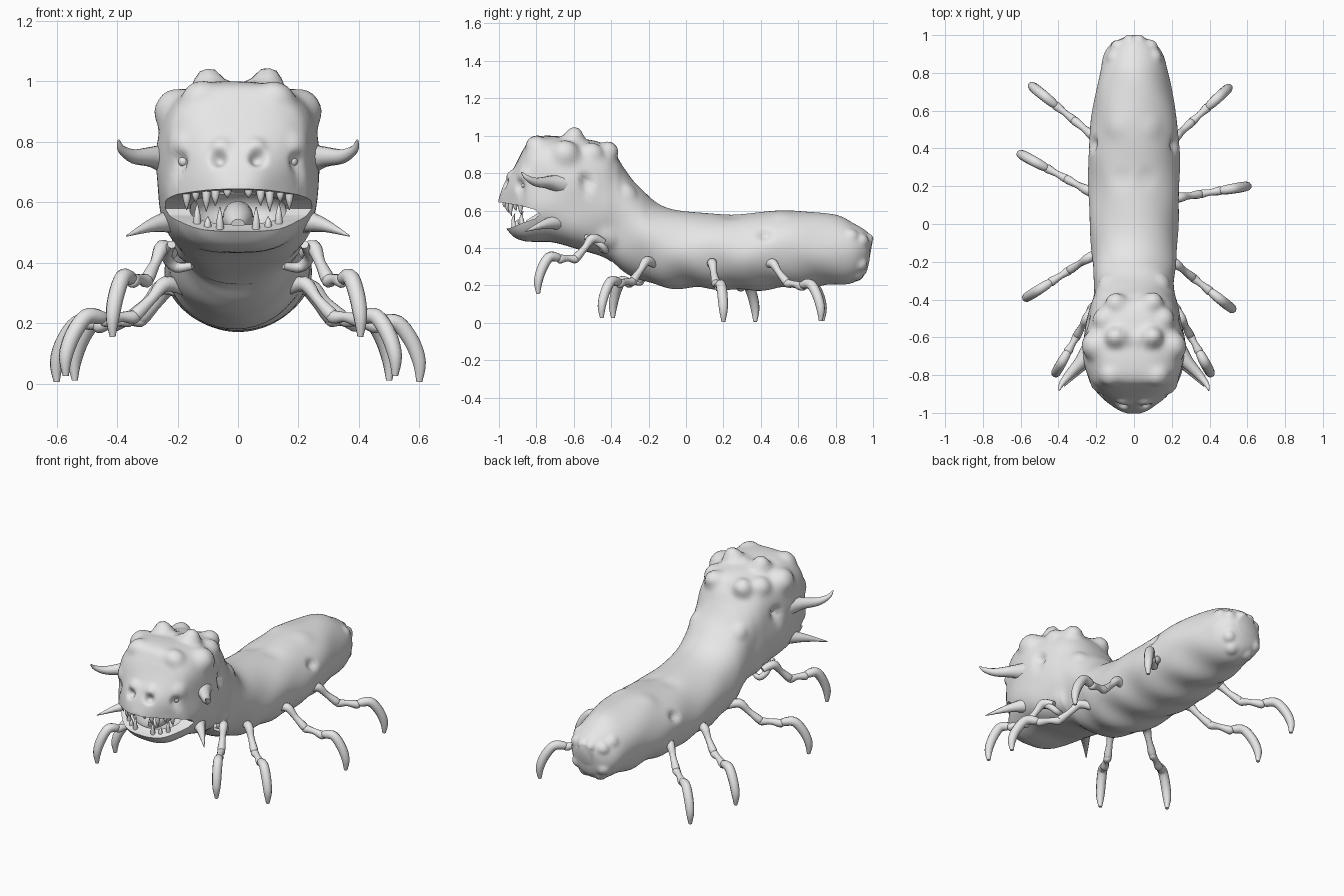
import bpy, bmesh, math
from mathutils import Vector

if "Cube" in bpy.data.objects:
    bpy.data.objects.remove(bpy.data.objects["Cube"])

skin = bpy.data.materials.new("grey_skin")
skin.use_nodes = True
skin.diffuse_color = (0.8, 0.8, 0.8, 1)
skin.node_tree.nodes["Principled BSDF"].inputs["Base Color"].default_value = (0.8, 0.8, 0.8, 1)


def finish(name, bm, angle=50):
    bmesh.ops.recalc_face_normals(bm, faces=bm.faces)
    me = bpy.data.meshes.new(name)
    bm.to_mesh(me)
    bm.free()
    me.materials.append(skin)
    ob = bpy.data.objects.new(name, me)
    bpy.context.collection.objects.link(ob)
    smooth(ob, angle)
    return ob


def smooth(ob, angle):
    bpy.ops.object.select_all(action='DESELECT')
    ob.select_set(True)
    bpy.context.view_layer.objects.active = ob
    bpy.ops.object.shade_smooth_by_angle(angle=math.radians(angle))


def spline(keys, steps):
    """Smooth curve through rows of numbers (Catmull-Rom)."""
    keys = [Vector(k) for k in keys]
    rows = []
    for i in range(len(keys) - 1):
        a, b, c, d = keys[max(i - 1, 0)], keys[i], keys[i + 1], keys[min(i + 2, len(keys) - 1)]
        for s in range(steps):
            t = s / steps
            rows.append(b + (c - a) * (t / 2) + (a * 2 - b * 5 + c * 4 - d) * (t * t / 2)
                        + (b * 3 - a - c * 3 + d) * (t ** 3 / 2))
    return rows + [keys[-1]]


def loft(bm, rings):
    loops = [[bm.verts.new(p) for p in ring] for ring in rings]
    n = len(loops[0])
    for a, b in zip(loops, loops[1:]):
        for i in range(n):
            bm.faces.new((a[i], a[(i + 1) % n], b[(i + 1) % n], b[i]))
    bm.faces.new(loops[0][::-1])
    bm.faces.new(loops[-1])


def tube(bm, points, steps=4, sides=10):
    """Tapered tube without twist; each point is x, y, z, radius."""
    rows = spline(points, steps)
    rings = []
    before = out = None
    for i, r in enumerate(rows):
        along = rows[min(i + 1, len(rows) - 1)].xyz - rows[max(i - 1, 0)].xyz
        out = before.rotation_difference(along) @ out if before else along.orthogonal().normalized()
        before = along
        across = along.normalized().cross(out)
        rings.append([r.xyz + (out * math.cos(a) + across * math.sin(a)) * max(r.w, 0.002)
                      for a in (math.tau * k / sides for k in range(sides))])
    loft(bm, rings)


# Body and head: y, bottom, top, half width
sections = [
    (0.985, 0.33, 0.45, 0.06), (0.96, 0.26, 0.49, 0.11), (0.9, 0.22, 0.53, 0.155),
    (0.8, 0.2, 0.575, 0.18), (0.6, 0.19, 0.6, 0.22), (0.4, 0.175, 0.59, 0.24),
    (0.2, 0.18, 0.58, 0.24), (0, 0.185, 0.595, 0.235), (-0.15, 0.2, 0.64, 0.225),
    (-0.25, 0.23, 0.73, 0.215), (-0.33, 0.275, 0.825, 0.21), (-0.38, 0.31, 0.9, 0.215),
    (-0.45, 0.35, 0.96, 0.235), (-0.6, 0.4, 0.99, 0.265), (-0.72, 0.43, 1.0, 0.265),
    (-0.82, 0.435, 0.985, 0.24), (-0.87, 0.44, 0.93, 0.21), (-0.92, 0.46, 0.83, 0.165),
    (-0.96, 0.5, 0.77, 0.115), (-0.985, 0.54, 0.72, 0.075), (-1, 0.58, 0.66, 0.035)]
rings = []
for y, low, high, half in spline([Vector(s) for s in sections], 9):
    # Round body, blending into a boxier head
    power = 2 / (1.95 + 0.95 * min(1, max(0, (-0.2 - y) / 0.4)))
    ring = []
    for k in range(84):
        a = math.tau * k / 84
        c, s = math.cos(a), math.sin(a)
        ring.append((math.copysign(abs(c) ** power, c) * half, y,
                     (low + high) / 2 + math.copysign(abs(s) ** power, s) * (high - low) / 2))
    rings.append(ring)
bm = bmesh.new()
loft(bm, rings)
bmesh.ops.recalc_face_normals(bm, faces=bm.faces)
bm.normal_update()

# Knobs (positive) and pits (negative): x, y, z, radius, height
lumps = [
    (0.1, -0.6, 1.0, 0.05, 0.06), (0.14, -0.81, 0.98, 0.05, 0.022), (0.24, -0.64, 0.92, 0.065, 0.045),
    (0.1, -0.4, 0.93, 0.05, 0.045), (0.18, -0.49, 0.93, 0.05, 0.03), (0.25, -0.53, 0.76, 0.035, -0.035),
    (0.065, -0.95, 0.74, 0.026, -0.03), (0.19, -0.88, 0.735, 0.03, -0.022), (0.2, -0.86, 0.79, 0.04, 0.012),
    (0.06, -0.94, 0.79, 0.03, 0.012), (0.22, 0.43, 0.48, 0.03, -0.025), (0.15, -0.3, 0.7, 0.04, 0.012),
    (0.1, 0.5, 0.59, 0.05, 0.006), (0.08, 0.25, 0.58, 0.05, -0.006), (0.2, -0.42, 0.44, 0.05, 0.015),
    (0.1, 0.95, 0.44, 0.03, 0.015), (0.1, 0.95, 0.3, 0.03, 0.015), (0.03, 0.98, 0.45, 0.025, 0.015),
    (0.14, 0.9, 0.48, 0.03, 0.012), (0.06, 0.93, 0.24, 0.03, 0.012)]
spots = []
for x, y, z, radius, height in lumps:
    for side in (-1, 1):
        target = Vector((x * side, y, z))
        near = min(bm.verts, key=lambda v: (v.co - target).length_squared).co.copy()
        spots.append((near, radius, height))
moves = []
for v in bm.verts:
    n, p = v.normal, v.co
    push = 0.004 * math.sin(p.y * 17 + p.x * 9) * math.sin(p.z * 23)
    # Slanting belly folds
    if p.y > -0.4 and n.z < 0:
        push += 0.006 * n.z * math.sin(p.y * 27 + p.x * 12)
    for near, radius, height in spots:
        d = (p - near).length / radius
        if d < 2:
            push += height * math.exp(-d ** 3)
    moves.append(n * push)
for v, m in zip(bm.verts, moves):
    v.co += m
body = finish("body_and_head", bm)

# Mouth cutters: a wedge between the jaws and a hollow throat
bm = bmesh.new()
wedge = [(-1.1, 0.655), (-0.97, 0.64), (-0.88, 0.625), (-0.81, 0.605), (-0.78, 0.58),
         (-0.81, 0.556), (-0.87, 0.535), (-0.93, 0.51), (-1.1, 0.47)]
loft(bm, [[(x, y, z) for y, z in wedge] for x in (-0.4, 0.4)])
cutters = [finish("mouth_cutter", bm)]
bm = bmesh.new()
bmesh.ops.create_uvsphere(bm, u_segments=32, v_segments=16, radius=1)
for v in bm.verts:
    v.co = Vector((v.co.x * 0.16, v.co.y * 0.14 - 0.79, v.co.z * 0.075 + 0.575))
cutters.append(finish("throat_cutter", bm))
for cutter in cutters:
    mod = body.modifiers.new(cutter.name, 'BOOLEAN')
    mod.object, mod.operation, mod.solver = cutter, 'DIFFERENCE', 'EXACT'
    bpy.context.view_layer.objects.active = body
    bpy.ops.object.modifier_apply(modifier=mod.name)
    bpy.data.objects.remove(cutter)
smooth(body, 50)

# Teeth: x, length, following the curve of the lips
bm = bmesh.new()
for side in (-1, 1):
    for x, size in ((0.035, 0.03), (0.075, 0.055), (0.105, 0.075), (0.14, 0.045), (0.17, 0.07)):
        y = -0.96 + 3 * x * x
        tube(bm, [(x * side, y, 0.665, 0.018), (x * side, y - 0.012, 0.645 - size / 2, 0.012),
                  (x * side, y - 0.005, 0.645 - size, 0.001)], 3, 8)
    for x, size in ((0.06, 0.075), (0.1, 0.035), (0.135, 0.07)):
        y = -0.925 + 3 * x * x
        low = 0.505 + 1.2 * x * x
        tube(bm, [(x * side, y, low - 0.02, 0.016), (x * side, y - 0.01, low + size / 2, 0.01),
                  (x * side, y, low + size, 0.001)], 3, 8)
finish("teeth", bm)

# Tongue
bm = bmesh.new()
tube(bm, [(0, -0.68, 0.555, 0.05), (0, -0.77, 0.54, 0.05), (0, -0.85, 0.52, 0.025)], 4, 16)
finish("tongue", bm)

for side, label in ((1, "left"), (-1, "right")):
    # Sunken eye
    bm = bmesh.new()
    bmesh.ops.create_uvsphere(bm, u_segments=16, v_segments=10, radius=0.018)
    bmesh.ops.translate(bm, verts=bm.verts, vec=(0.18 * side, -0.862, 0.735))
    finish(label + "_eye", bm)
    # Upturned brow horn, straight cheek spike and curled throat flap
    bm = bmesh.new()
    tube(bm, [(0.22 * side, -0.66, 0.74, 0.06), (0.28 * side, -0.73, 0.75, 0.036),
              (0.345 * side, -0.8, 0.752, 0.024), (0.385 * side, -0.85, 0.775, 0.014),
              (0.395 * side, -0.88, 0.805, 0.004)])
    finish(label + "_brow_horn", bm)
    bm = bmesh.new()
    tube(bm, [(0.2 * side, -0.68, 0.54, 0.045), (0.28 * side, -0.76, 0.525, 0.024),
              (0.37 * side, -0.86, 0.488, 0.002)])
    finish(label + "_cheek_spike", bm)
    bm = bmesh.new()
    tube(bm, [(0.22 * side, -0.54, 0.46, 0.014), (0.235 * side, -0.46, 0.42, 0.018),
              (0.205 * side, -0.43, 0.385, 0.018), (0.15 * side, -0.45, 0.39, 0.012)])
    finish(label + "_throat_flap", bm)


def leg(name, root, tip):
    root, tip = Vector(root), Vector(tip)

    def at(f, z, r):
        p = root.lerp(tip, f)
        return (p.x, p.y, z, r)
    bm = bmesh.new()
    knee, ankle = root.z - 0.1, tip.z + 0.185
    tube(bm, [at(-0.2, root.z - 0.02, 0.02), at(0, root.z, 0.026), at(0.14, root.z - 0.05, 0.018),
              at(0.29, knee, 0.023), at(0.33, knee - 0.01, 0.012)])
    tube(bm, [at(0.27, knee, 0.012), at(0.32, knee - 0.01, 0.023), at(0.45, (knee + ankle) / 2, 0.017),
              at(0.6, ankle, 0.024), at(0.64, ankle, 0.012)])
    # Curved claw
    tube(bm, [at(0.58, ankle, 0.014), at(0.66, ankle + 0.01, 0.024), at(0.8, ankle + 0.01, 0.027),
              at(0.93, tip.z + 0.135, 0.027), at(1, tip.z + 0.065, 0.023), at(1, tip.z, 0.01)])
    finish(name, bm)


# Legs, front to back; the two sides stand differently
leg("left_leg_1", (0.25, -0.5, 0.45), (0.405, -0.79, 0.155))
leg("left_leg_2", (0.22, -0.21, 0.33), (0.52, -0.45, 0.025))
leg("left_leg_3", (0.24, 0.14, 0.32), (0.6, 0.2, 0.005))
leg("left_leg_4", (0.22, 0.46, 0.32), (0.5, 0.72, 0.01))
leg("right_leg_1", (-0.25, -0.5, 0.45), (-0.415, -0.79, 0.155))
leg("right_leg_2", (-0.24, -0.18, 0.33), (-0.57, -0.39, 0.025))
leg("right_leg_3", (-0.25, 0.18, 0.32), (-0.6, 0.37, 0.005))
leg("right_leg_4", (-0.22, 0.47, 0.32), (-0.54, 0.73, 0.01))
